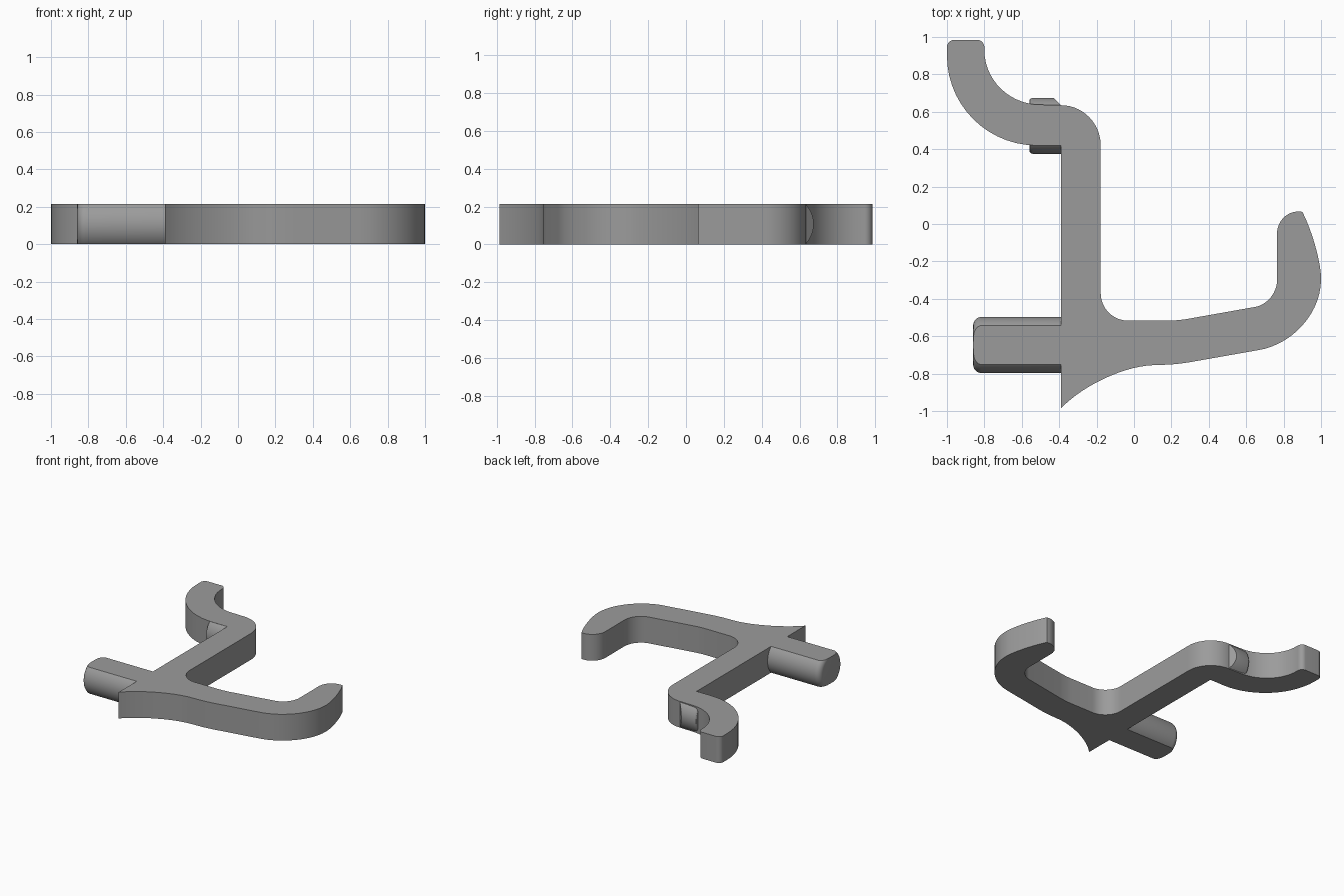
import bpy, bmesh, math
from mathutils import Vector

if "Cube" in bpy.data.objects:
    bpy.data.objects.remove(bpy.data.objects["Cube"])

T = 0.215   # plate thickness
R = 0.15    # peg radius

grey = bpy.data.materials.new("grey plastic")
grey.diffuse_color = (0.33, 0.33, 0.33, 1)
grey.use_nodes = True
grey.node_tree.nodes["Principled BSDF"].inputs["Base Color"].default_value = grey.diffuse_color


def finish(name, bm):
    bmesh.ops.recalc_face_normals(bm, faces=bm.faces[:])
    me = bpy.data.meshes.new(name)
    bm.to_mesh(me)
    bm.free()
    me.materials.append(grey)
    ob = bpy.data.objects.new(name, me)
    bpy.context.collection.objects.link(ob)
    bpy.ops.object.select_all(action='DESELECT')
    ob.select_set(True)
    bpy.context.view_layer.objects.active = ob
    bpy.ops.object.shade_smooth_by_angle(angle=math.radians(30))
    return ob


def bend(a, corner, b, n=14, k=0.552):
    """Rounded corner from a to b, tangent to both legs."""
    a, c, b = Vector(a), Vector(corner), Vector(b)
    p, q = a.lerp(c, k), b.lerp(c, k)
    out = []
    for i in range(n + 1):
        t = i / n
        s = 1 - t
        out.append(a * s**3 + p * 3 * s * s * t + q * 3 * s * t * t + b * t**3)
    return out


# Hook plate: closed outline made of straight runs and bends
outline = []
for a, c, b in [
    ((-0.39, -0.985), (-0.18, -0.765), (0.10, -0.755)),   # pointed foot
    ((0.18, -0.752), (0.24, -0.75), (0.32, -0.735)),      # underside of arm
    ((0.66, -0.675), (0.995, -0.625), (1.0, -0.30)),      # outer elbow
    ((1.0, -0.28), (0.99, -0.11), (0.90, 0.065)),         # outside of hook tip
    ((0.88, 0.067), (0.765, 0.067), (0.765, -0.05)),      # rounded tip
    ((0.765, -0.30), (0.765, -0.42), (0.65, -0.443)),     # inner elbow
    ((0.30, -0.505), (0.24, -0.517), (0.18, -0.517)),     # top of arm
    ((-0.03, -0.517), (-0.178, -0.517), (-0.178, -0.37)), # stem corner
    ((-0.178, 0.42), (-0.178, 0.635), (-0.39, 0.635)),    # stem shoulder
    ((-0.50, 0.638), (-0.80, 0.638), (-0.80, 0.93)),      # inside of top claw
    ((-0.80, 0.945), (-0.80, 0.985), (-0.84, 0.985)),     # claw end corners
    ((-0.96, 0.985), (-1.0, 0.985), (-1.0, 0.945)),
    ((-1.0, 0.90), (-1.0, 0.42), (-0.52, 0.42)),          # outside of claw
]:
    outline += bend(a, c, b)
outline.append(Vector((-0.39, 0.42)))

bm = bmesh.new()
face = bm.faces.new([bm.verts.new((p.x, p.y, 0)) for p in outline])
ext = bmesh.ops.extrude_face_region(bm, geom=[face])
bmesh.ops.translate(bm, vec=(0, 0, T),
                    verts=[v for v in ext["geom"] if isinstance(v, bmesh.types.BMVert)])
finish("hook_plate", bm)


def slice_off(bm, co, no):
    """Cut away everything on the normal's side and cap the hole."""
    cut = bmesh.ops.bisect_plane(bm, geom=bm.verts[:] + bm.edges[:] + bm.faces[:], dist=1e-6,
                                 plane_co=co, plane_no=no, clear_outer=True)
    edges = [e for e in cut["geom_cut"] if isinstance(e, bmesh.types.BMEdge)]
    bmesh.ops.edgenet_fill(bm, edges=edges)


def peg(name, y, profile, cuts=(), n=64):
    """Round bar along x from (x, radius) stations, flattened top and bottom."""
    bm = bmesh.new()
    rings = []
    for x, r in profile:
        rings.append([bm.verts.new((x, y + r * math.cos((i + .5) * math.tau / n),
                                    T / 2 + r * math.sin((i + .5) * math.tau / n)))
                      for i in range(n)])
    for r0, r1 in zip(rings, rings[1:]):
        for i in range(n):
            j = (i + 1) % n
            bm.faces.new((r0[i], r0[j], r1[j], r1[i]))
    bm.faces.new(rings[0])
    bm.faces.new(rings[-1])
    for co, no in [((0, 0, T), (0, 0, 1)), ((0, 0, 0), (0, 0, -1)), *cuts]:
        slice_off(bm, co, no)
    return finish(name, bm)


def rounded_end(x, f, steps=6):
    """Stations of a filleted end starting at x."""
    return [(x + f * (1 - math.cos(a)), R - f + f * math.sin(a))
            for a in (i / steps * math.pi / 2 for i in range(steps + 1))]


# Long lower peg, and short upper peg with a slanted relief at the shoulder
peg("lower_peg", -0.647, rounded_end(-0.86, 0.045) + [(-0.387, R)])
peg("upper_peg", 0.525, rounded_end(-0.56, 0.02, 3) + [(-0.387, R)],
    cuts=[((-0.43, 0.675, 0), (1, 1, 0))])
